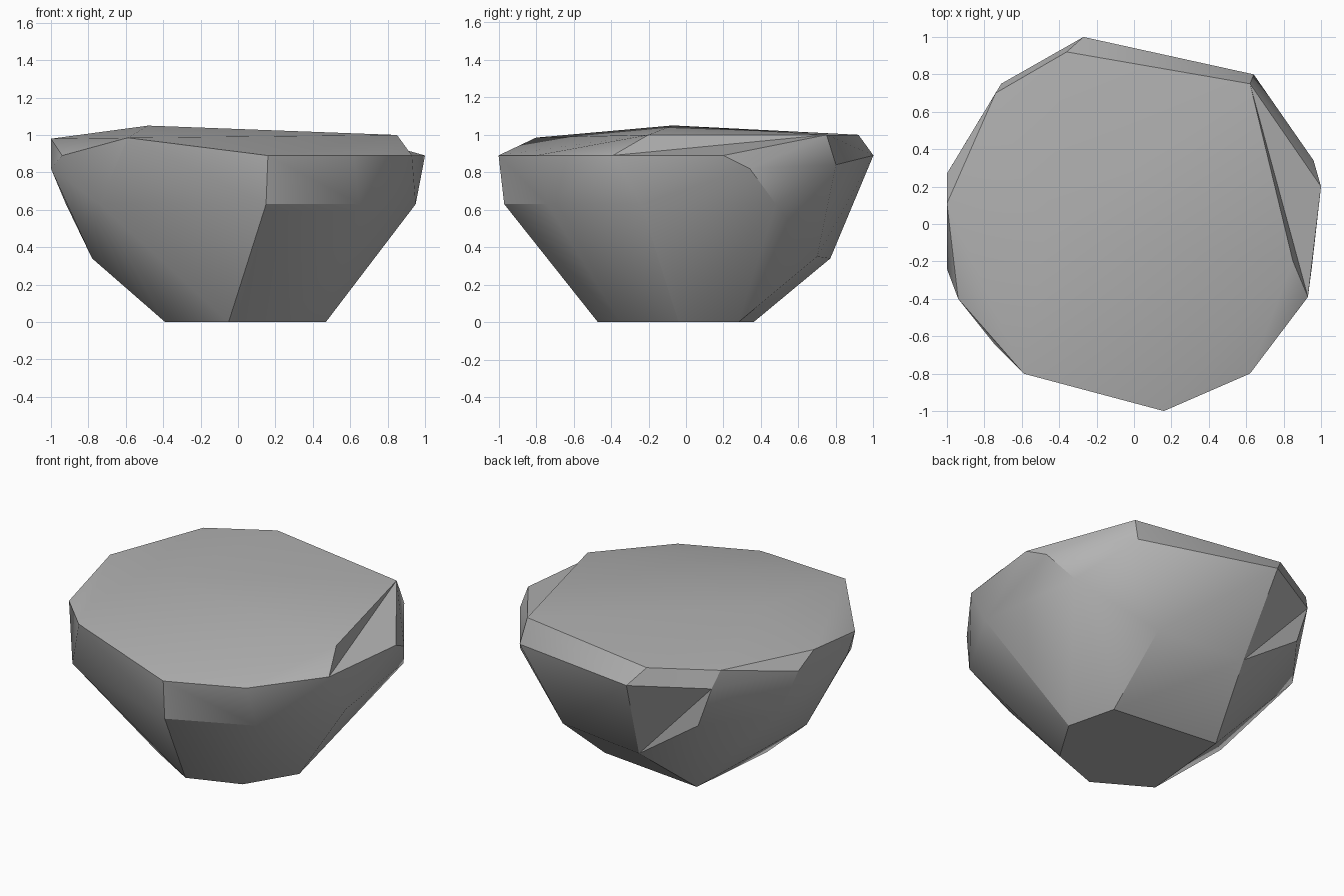
import bpy
import bmesh

cube = bpy.data.objects.get("Cube")
if cube:
    bpy.data.objects.remove(cube, do_unlink=True)


def flat_material(name, colour):
    material = bpy.data.materials.new(name)
    material.use_nodes = True
    material.diffuse_color = colour
    material.node_tree.nodes["Principled BSDF"].inputs["Base Color"].default_value = colour
    return material


# Corners that border the folded-in facets
crown_right = (.85, -.2, 1)
shoulder_right = (1, .2, .89)
shoulder_back = (-.27, 1, .89)
waist_back = (-.62, .76, .63)
shoulder_front = (.62, -.8, .89)
waist_front = (.15, -.97, .63)

# Rings of corners, from the flat foot up to the crown
foot = [(-.05, -.47, 0), (.28, -.35, 0), (.47, -.04, 0),
        (.39, .28, 0), (-.33, .36, 0), (-.39, -.27, 0)]
lower = [(.4, .7, .35), (-.2, .77, .34), (-.78, -.13, .34)]
waist = [waist_front, (.65, -.74, .63), (.95, -.24, .63), (.86, .48, .63),
         waist_back, (-.92, .36, .63), (-.74, -.65, .63)]
shoulder = [(.16, -1, .89), shoulder_front, (.93, -.39, .89), shoulder_right,
            (.96, .34, .82), (.64, .8, .84), shoulder_back, (-.71, .75, .89),
            (-1, .27, .9), (-1, -.24, .82), (-.94, -.4, .89)]
crown = [(-.59, -.8, .985), crown_right, (.62, .75, 1), (-.36, .92, 1),
         (-.74, .7, 1), (-1, .11, .98), (-.48, -.07, 1.05)]

# Stone body: wrap the corners in a hull
bm = bmesh.new()
corners = {}
for ring in (foot, lower, waist, shoulder, crown):
    for point in ring:
        corners[point] = bm.verts.new(point)
hull = bmesh.ops.convex_hull(bm, input=list(bm.verts))
loose = [v for v in bm.verts if not v.link_faces]
bmesh.ops.delete(bm, geom=loose, context="VERTS")


# Fold a ridge inward by turning the edge between two corners
def fold(first, second):
    a, b = corners[first], corners[second]
    if not (a.is_valid and b.is_valid):
        return
    edge = bm.edges.get((a, b))
    if edge and len(edge.link_faces) == 2:
        bmesh.ops.rotate_edges(bm, edges=[edge], use_ccw=False)


fold(crown_right, shoulder_right)
fold(shoulder_back, waist_back)
fold(waist_front, shoulder_front)
bmesh.ops.recalc_face_normals(bm, faces=list(bm.faces))

mesh = bpy.data.meshes.new("stone")
bm.to_mesh(mesh)
bm.free()
mesh.materials.append(flat_material("stone grey", (.45, .45, .45, 1)))
stone = bpy.data.objects.new("stone", mesh)
bpy.context.collection.objects.link(stone)

# Soft shading across gentle facets, crisp at the ridges
bpy.ops.object.select_all(action="DESELECT")
stone.select_set(True)
bpy.context.view_layer.objects.active = stone
bpy.ops.object.shade_smooth_by_angle()
